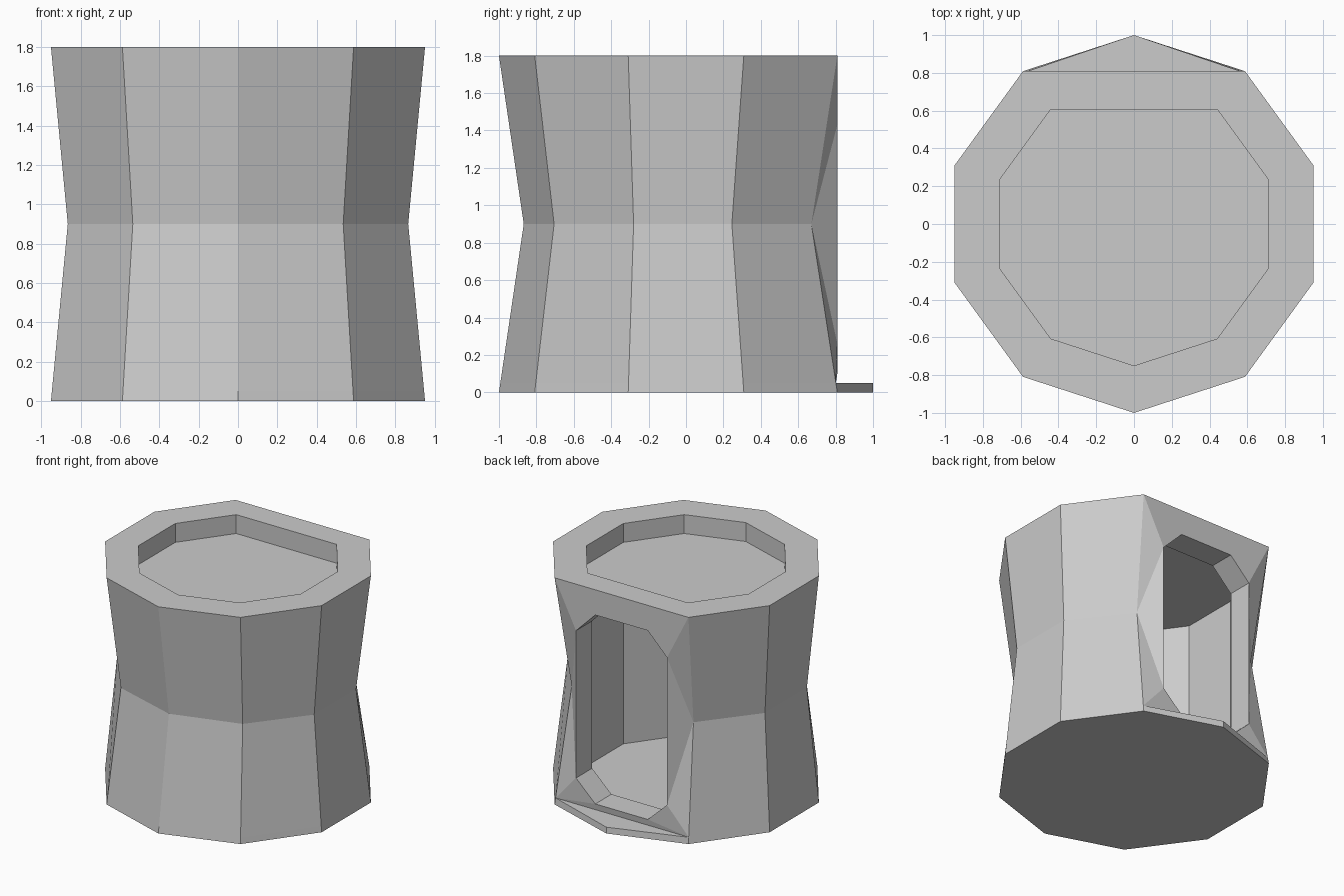
import bpy, bmesh, math

if "Cube" in bpy.data.objects:
    bpy.data.objects.remove(bpy.data.objects["Cube"])

SIDES = 10


def ring(sx, sy, z, cy=0.0):
    """Decagon points, index 0 is the back apex, then clockwise seen from above."""
    return [(sx * math.sin(2 * math.pi * i / SIDES),
             sy * math.cos(2 * math.pi * i / SIDES) + cy, z) for i in range(SIDES)]


def lerp(a, b, t):
    return tuple(p + (q - p) * t for p, q in zip(a, b))


def finish(name, bm):
    bmesh.ops.recalc_face_normals(bm, faces=bm.faces)
    mesh = bpy.data.meshes.new(name)
    bm.to_mesh(mesh)
    bm.free()
    obj = bpy.data.objects.new(name, mesh)
    bpy.context.collection.objects.link(obj)
    return obj


# Outer rings (waist is pinched) and inner rings
ground = ring(1, 1, 0)
waist = ring(0.91, 0.85, 0.9, -0.0175)
foot = [lerp(p, q, 0.05 / 0.9) for p, q in zip(ground, waist)]
top = ring(1, 1, 1.8)
inner_low = ring(0.75, 0.75, 0.05)
inner_top = ring(0.75, 0.75, 1.8)

# Hollow body: all rings skip the back apex, leaving a flat back
bm = bmesh.new()
F, W, T, IL, IT = [[bm.verts.new(p) for p in r[1:]]
                   for r in (foot, waist, top, inner_low, inner_top)]
for a, b in ((F, W), (W, T), (T, IT), (IT, IL)):
    for i in range(8):
        bm.faces.new((a[i], a[i + 1], b[i + 1], b[i]))
bm.faces.new((T[8], T[0], IT[0], IT[8]))

# Back panel with a chamfered doorway
half = [(0.23, 1.6), (0.4, 1.43), (0.4, 0.26), (0.23, 0.1)]
door = half + [(-x, z) for x, z in reversed(half)]
O = [bm.verts.new((x, 0.809, z)) for x, z in door]
I = [bm.verts.new((x, 0.607, z)) for x, z in door]
for i in range(8):
    j = (i + 1) % 8
    bm.faces.new((O[i], O[j], I[j], I[i]))
for s, k in ((0, (0, 1, 2, 3)), (8, (7, 6, 5, 4))):
    a, b, c, d = [O[n] for n in k]
    for f in ((T[s], a, b), (T[s], b, W[s]), (b, c, W[s]), (W[s], c, F[s]), (F[s], c, d)):
        bm.faces.new(f)
    a, b, c, d = [I[n] for n in k]
    for f in ((IT[s], a, b), (IT[s], b, c, IL[s]), (IL[s], c, d)):
        bm.faces.new(f)
for oct_, up, low in ((O, T, F), (I, IT, IL)):
    bm.faces.new((up[0], oct_[0], oct_[7], up[8]))
    bm.faces.new((low[0], oct_[3], oct_[4], low[8]))
finish("tower_body", bm)

# Base plate with a pointed doorstep at the back
bm = bmesh.new()
lo = [bm.verts.new(p) for p in ground]
hi = [bm.verts.new(p) for p in [(0, 1, 0.05)] + foot[1:]]
bm.faces.new(lo)
bm.faces.new(hi)
for i in range(SIDES):
    j = (i + 1) % SIDES
    bm.faces.new((lo[i], lo[j], hi[j], hi[i]))
finish("base_plate", bm)

# Roof deck sunk below the rim
bm = bmesh.new()
bm.faces.new([bm.verts.new(p) for p in reversed(ring(0.75, 0.75, 1.65)[1:])])
finish("roof_deck", bm)
